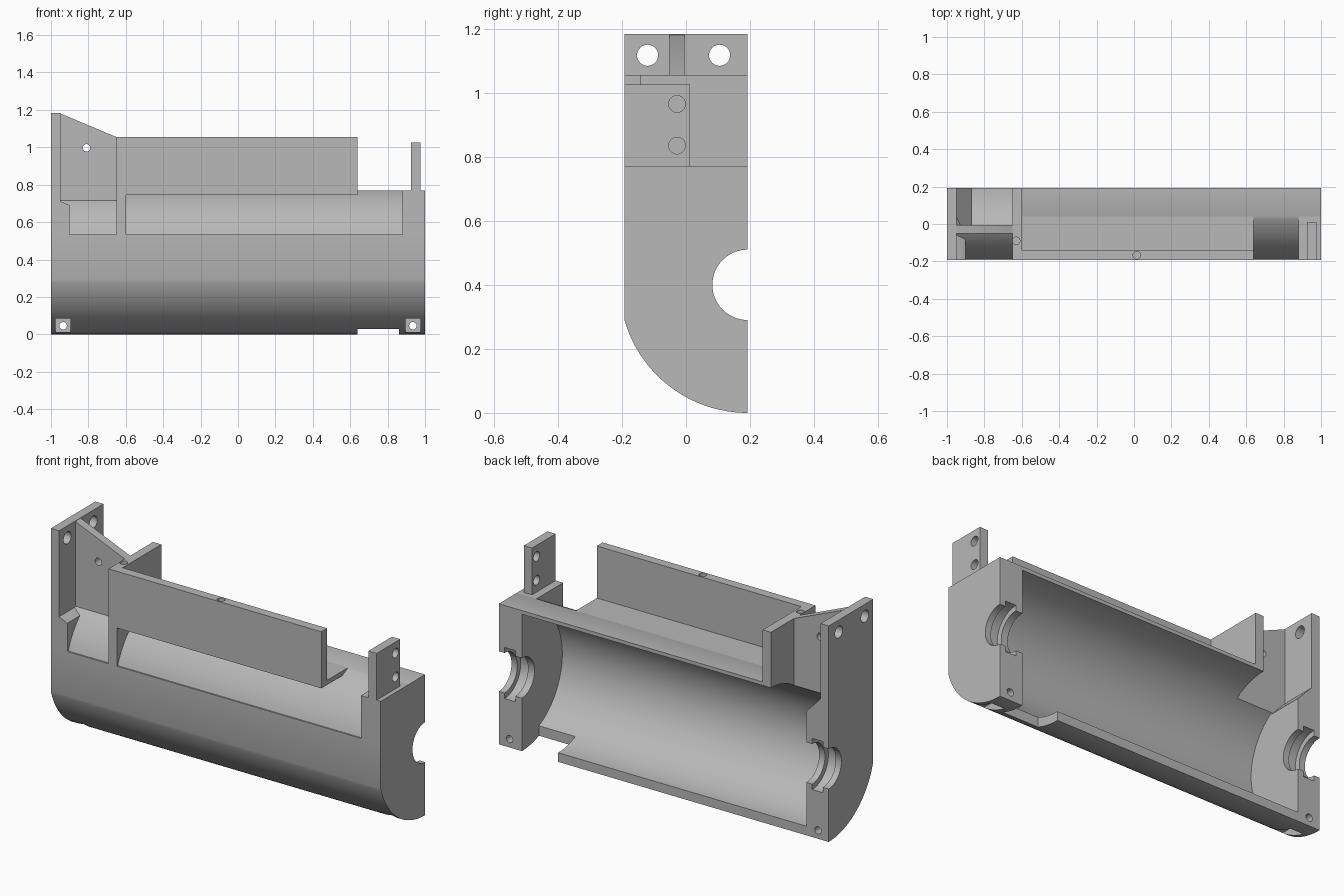
import bpy, bmesh, math
from mathutils import Vector

if "Cube" in bpy.data.objects:
    bpy.data.objects.remove(bpy.data.objects["Cube"])

HALF = 0.1925            # half depth of the housing
AXIS = (HALF, 0.40)      # y, z of the barrel axis
R_OUT, R_IN = 0.40, 0.35

grey = bpy.data.materials.new("plain_grey")
grey.use_nodes = True
COLOUR = (0.48, 0.48, 0.48, 1)
grey.diffuse_color = COLOUR
grey.node_tree.nodes["Principled BSDF"].inputs["Base Color"].default_value = COLOUR


def prism(name, points, axis, lo, hi):
    """Extrude a flat outline along x, y or z."""
    place = {"x": lambda p, t: (t, p[0], p[1]),
             "y": lambda p, t: (p[0], t, p[1]),
             "z": lambda p, t: (p[0], p[1], t)}[axis]
    bm = bmesh.new()
    face = bm.faces.new([bm.verts.new(place(p, lo)) for p in points])
    ext = bmesh.ops.extrude_face_region(bm, geom=[face])
    shift = Vector(place((0, 0), hi - lo))
    bmesh.ops.translate(bm, vec=shift,
                        verts=[g for g in ext["geom"] if isinstance(g, bmesh.types.BMVert)])
    bmesh.ops.recalc_face_normals(bm, faces=bm.faces)
    mesh = bpy.data.meshes.new(name)
    bm.to_mesh(mesh)
    bm.free()
    mesh.materials.append(grey)
    obj = bpy.data.objects.new(name, mesh)
    bpy.context.collection.objects.link(obj)
    return obj


def box(name, x0, x1, y0, y1, z0, z1):
    return prism(name, [(x0, y0), (x1, y0), (x1, y1), (x0, y1)], "z", z0, z1)


def arc(centre, r, a0, a1, n):
    return [(centre[0] + r * math.cos(a0 + (a1 - a0) * i / n),
             centre[1] + r * math.sin(a0 + (a1 - a0) * i / n)) for i in range(n + 1)]


def rod(name, centre, r, axis, lo, hi, n=32):
    return prism(name, arc(centre, r, 0, math.tau, n)[:-1], axis, lo, hi)


def activate(obj):
    bpy.ops.object.select_all(action="DESELECT")
    obj.select_set(True)
    bpy.context.view_layer.objects.active = obj


def cut(obj, *cutters):
    """Subtract the cutters and discard them."""
    activate(obj)
    for c in cutters:
        mod = obj.modifiers.new("cut", "BOOLEAN")
        mod.operation, mod.solver, mod.object = "DIFFERENCE", "EXACT", c
        bpy.ops.object.modifier_apply(modifier=mod.name)
        bpy.data.objects.remove(c)


def cavity():
    return rod("cavity_cutter", AXIS, R_IN, "x", -0.865, 0.86, 128)


# Barrel housing: round underneath, flat front, round shoulder, flat top
TOP, LEDGE = 0.77, 0.535
low = math.pi + math.asin(math.sqrt(R_OUT**2 - (2 * HALF)**2) / R_OUT)
shoulder = math.pi - math.asin((LEDGE - AXIS[1]) / R_OUT)
crest = math.pi - math.asin((TOP - AXIS[1]) / R_OUT)
outline = arc(AXIS, R_OUT, 1.5 * math.pi, low, 32)
outline += [(-HALF, LEDGE)]
outline += arc(AXIS, R_OUT, shoulder, crest, 24)
outline += [(HALF, TOP)]
housing = prism("barrel_housing", outline, "x", -1, 1)
cut(housing, cavity(),
    # notch in the lower rim and open pocket behind the web
    box("notch_cutter", 0.64, 0.86, 0.045, 0.3, -0.1, 0.12),
    prism("pocket_cutter", [(-0.95, 0.77), (-0.865, 0.68), (-0.865, 0.6),
                            (-0.65, 0.6), (-0.65, 0.9), (-0.95, 0.9)], "y", -0.005, 0.3))
for s in (-1, 1):
    x0, x1 = sorted((s * 0.895, s * 0.975))
    g0, g1 = sorted((s * 0.9, s * 0.965))
    h0, h1 = sorted((s * 0.8, s * 1.1))
    cut(housing,
        rod("shaft_cutter", AXIS, 0.11, "x", h0, h1, 64),
        rod("groove_cutter", AXIS, 0.14, "x", g0, g1, 64),
        box("seat_cutter", x0, x1, -0.3, 0.1, 0.008, 0.085),
        rod("screw_cutter", (s * 0.935, 0.046), 0.02, "y", 0, 0.3))

# Square upper corners of the two end walls
right_corner = box("end_wall_corner_left", 0.88, 1, -HALF, 0.05, 0.53, TOP)
left_corner = prism("end_wall_corner_right", [(-1, 0.53), (-0.9, 0.53), (-0.9, 0.69),
                                              (-0.95, 0.712), (-1, 0.712)], "y", -HALF, 0)

# Tray: cross divider, floor lip and front wall
divider = box("tray_divider", -0.65, -0.6, -HALF, HALF, 0.53, 1.055)
cut(divider, cavity(), rod("pin_cutter", (-0.63, -0.09), 0.02, "z", 0.95, 1.2))
floor = box("tray_floor", -0.61, 0.64, -HALF, 0.042, 0.745, TOP)
wall = box("tray_front_wall", -0.61, 0.64, -HALF, -0.142, 0.745, 1.055)
cut(wall, rod("pin_cutter", (0.015, -0.167), 0.02, "z", 0.95, 1.2))

# Tall mounting plate with two holes
plate = box("mounting_plate", -1, -0.95, -HALF, HALF, 0.7, 1.183)
cut(plate, *[rod("hole_cutter", (y, 1.117), 0.033, "x", -1.2, -0.8) for y in (-0.12, 0.105)])

# Sloped web bracing the plate
web = prism("bracing_web", [(-0.96, 0.66), (-0.64, 0.66), (-0.64, 1.05),
                            (-0.65, 1.055), (-0.95, 1.181), (-0.96, 1.181)], "y", -0.052, -0.005)
cut(web, cavity(), rod("hole_cutter", (-0.81, 0.997), 0.02, "y", -0.3, 0.3))

# Small upright tab with two holes
tab = box("upright_tab", 0.925, 0.975, -HALF, 0.012, 0.76, 1.026)
cut(tab, *[rod("hole_cutter", (-0.028, z), 0.026, "x", 0.8, 1.1) for z in (0.835, 0.965)])

for part in (housing, right_corner, left_corner, divider, floor, wall, plate, web, tab):
    activate(part)
    bpy.ops.object.shade_smooth_by_angle(angle=math.radians(25))
